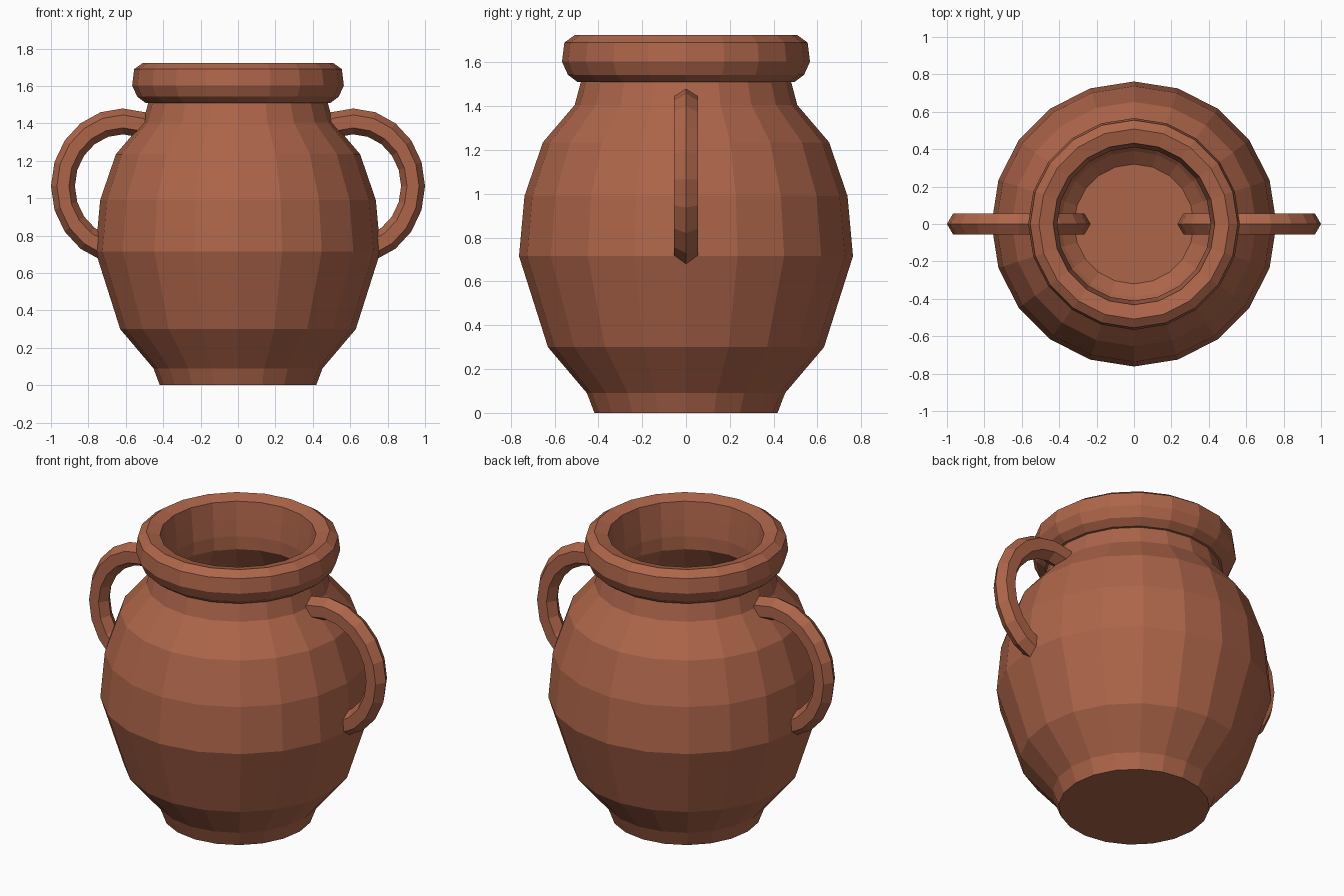
import bpy
import bmesh
from math import pi, tau
from mathutils import Vector

SIDES = 20

cube = bpy.data.objects.get("Cube")
if cube:
    bpy.data.objects.remove(cube, do_unlink=True)

# Fired clay, one colour for everything
clay = bpy.data.materials.new("terracotta")
clay.use_nodes = True
color = (0.42, 0.13, 0.068, 1)
clay.diffuse_color = color
bsdf = clay.node_tree.nodes["Principled BSDF"]
bsdf.inputs["Base Color"].default_value = color
bsdf.inputs["Roughness"].default_value = 0.9


def lathe(name, profile):
    """Revolve a (radius, height) profile around z."""
    bm = bmesh.new()
    verts = [bm.verts.new((r, 0, z)) for r, z in profile]
    edges = [bm.edges.new(pair) for pair in zip(verts, verts[1:])]
    bmesh.ops.spin(bm, geom=verts + edges, cent=(0, 0, 0), axis=(0, 0, 1),
                   angle=tau, steps=SIDES, use_merge=False)
    bmesh.ops.remove_doubles(bm, verts=bm.verts[:], dist=0.0005)
    bmesh.ops.recalc_face_normals(bm, faces=bm.faces[:])
    mesh = bpy.data.meshes.new(name)
    bm.to_mesh(mesh)
    bm.free()
    mesh.materials.append(clay)
    obj = bpy.data.objects.new(name, mesh)
    bpy.context.collection.objects.link(obj)
    return obj


# Jar body: outer wall, collar, lip, then the hollow inside
outer = [(0, 0), (0.418, 0), (0.452, 0.09), (0.63, 0.3), (0.762, 0.715),
         (0.737, 0.99), (0.653, 1.235), (0.508, 1.405), (0.48, 1.51)]
collar = [(0.495, 1.51), (0.539, 1.543), (0.566, 1.603), (0.555, 1.69), (0.508, 1.724)]
inner = [(0.432, 1.704), (0.42, 1.6), (0.41, 1.5), (0.412, 1.42), (0.57, 1.2),
         (0.66, 0.97), (0.685, 0.72), (0.555, 0.33), (0.39, 0.14), (0.32, 0.08), (0, 0.08)]
lathe("jar_body", outer + collar + inner)

# Ring handles, running through the wall into the jar
for name, side in (("left_handle", 1), ("right_handle", -1)):
    bpy.ops.mesh.primitive_torus_add(
        major_segments=SIDES, minor_segments=6, major_radius=0.32, minor_radius=0.064,
        location=(side * 0.616, 0, 1.065), rotation=(pi / 2, 0, 0))
    handle = bpy.context.object
    handle.name = name
    handle.scale = Vector((1, 1.08, 0.99))
    handle.data.materials.clear()
    handle.data.materials.append(clay)
